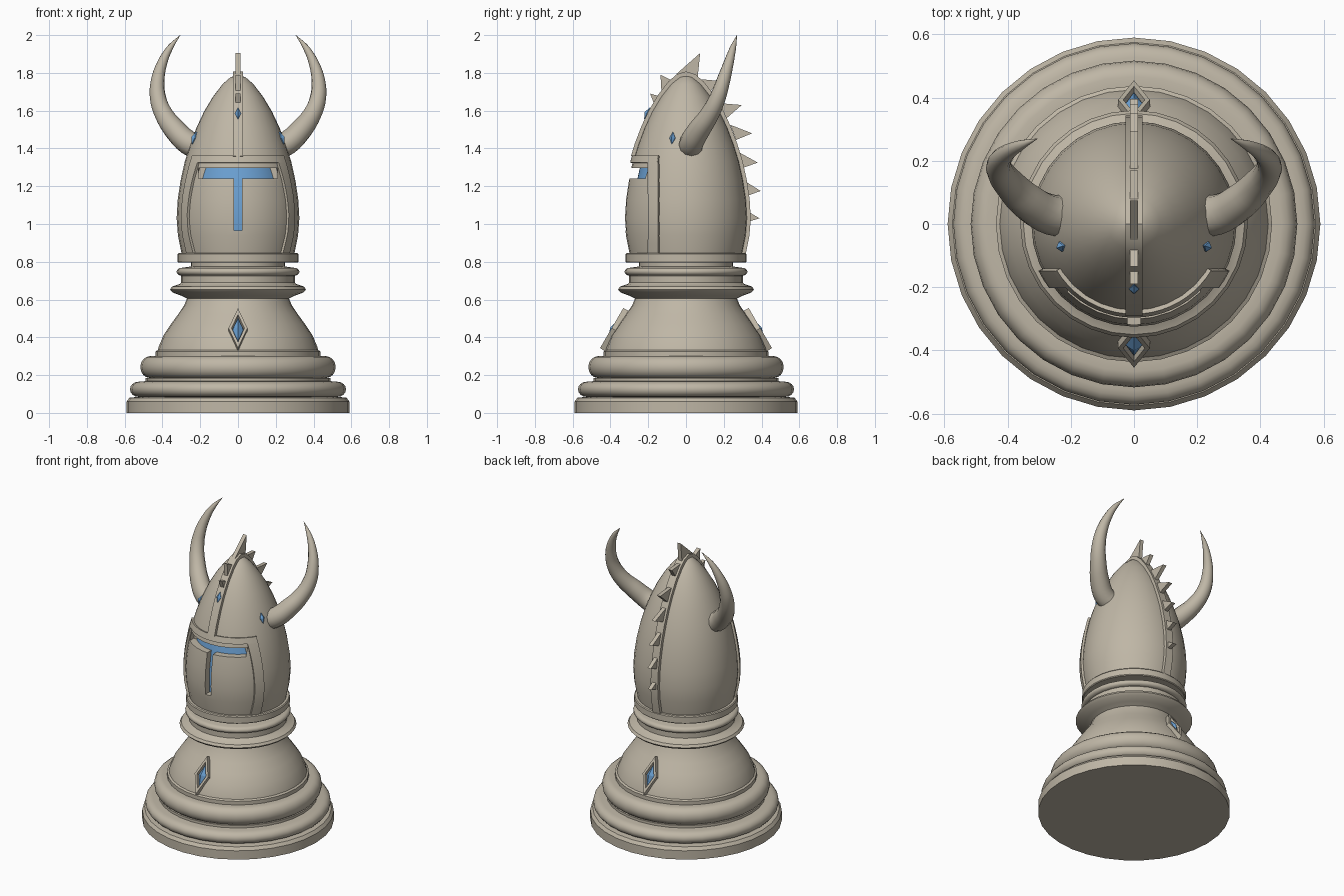
import bpy, bmesh, math
from mathutils import Vector

if "Cube" in bpy.data.objects:
    bpy.data.objects.remove(bpy.data.objects["Cube"])

def material(name, rgb):
    m = bpy.data.materials.new(name)
    m.diffuse_color = (*rgb, 1)
    m.use_nodes = True
    m.node_tree.nodes["Principled BSDF"].inputs["Base Color"].default_value = m.diffuse_color
    return m

STONE = material("warm stone", (0.52, 0.47, 0.38))
BLUE = material("sky blue", (0.15, 0.36, 0.66))

def finish(ob, angle=35):
    bpy.ops.object.select_all(action='DESELECT')
    ob.select_set(True)
    bpy.context.view_layer.objects.active = ob
    bpy.ops.object.shade_smooth_by_angle(angle=math.radians(angle))

def build(name, verts, faces, mat, angle=35):
    me = bpy.data.meshes.new(name)
    me.from_pydata([tuple(v) for v in verts], [], faces)
    bm = bmesh.new()
    bm.from_mesh(me)
    bmesh.ops.remove_doubles(bm, verts=bm.verts, dist=1e-5)
    bmesh.ops.recalc_face_normals(bm, faces=bm.faces)
    bm.to_mesh(me)
    bm.free()
    me.materials.append(mat)
    ob = bpy.data.objects.new(name, me)
    bpy.context.collection.objects.link(ob)
    finish(ob, angle)
    return ob

def grid(name, rows, mat, closed=False, thick=0):
    """Skin rows of points; optionally closed round, or thickened."""
    n = len(rows[0])
    faces = []
    for i in range(len(rows) - 1):
        for j in range(n if closed else n - 1):
            k = (j + 1) % n
            faces.append((i*n + j, i*n + k, (i+1)*n + k, (i+1)*n + j))
    ob = build(name, [p for r in rows for p in r], faces, mat)
    if thick:
        mod = ob.modifiers.new("thickness", 'SOLIDIFY')
        mod.thickness = thick
        mod.offset = 0
        bpy.ops.object.modifier_apply(modifier=mod.name)
        finish(ob)
    return ob

def revolve(name, profile, mat, sides=32):
    rows = [[(r*math.cos(2*math.pi*j/sides), r*math.sin(2*math.pi*j/sides), z)
             for j in range(sides)] for r, z in profile]
    return grid(name, rows, mat, closed=True)

def bulge(r, z0, z1, depth, n=8):
    """Half-round moulding profile reaching radius r."""
    return [(r - depth + depth*math.sin(math.pi*i/n),
             (z0+z1)/2 - (z1-z0)/2*math.cos(math.pi*i/n)) for i in range(n + 1)]

# --- pedestal: stepped base, bell and collar ---
revolve("stepped_base", [(0, 0), (0.59, 0), (0.59, 0.06), (0.575, 0.08), (0.53, 0.085)]
        + bulge(0.572, 0.085, 0.165, 0.045) + [(0.49, 0.168), (0.49, 0.185)]
        + bulge(0.517, 0.185, 0.30, 0.05) + [(0.437, 0.30), (0.437, 0.325)], STONE)
revolve("bell", [(0.437, 0.325), (0.425, 0.332), (0.42, 0.35), (0.395, 0.41), (0.355, 0.47),
                 (0.315, 0.525), (0.285, 0.57), (0.27, 0.605)], STONE)
revolve("collar", [(0.27, 0.605), (0.30, 0.62), (0.345, 0.637), (0.36, 0.652), (0.35, 0.668),
                   (0.31, 0.682), (0.302, 0.69), (0.302, 0.725)]
        + bulge(0.325, 0.727, 0.768, 0.025) + [(0.25, 0.775), (0.25, 0.795),
        (0.315, 0.795), (0.32, 0.80), (0.32, 0.84), (0.315, 0.846), (0.28, 0.846)], STONE)

# --- helmet dome ---
HELM = [(0.298, 0.84), (0.318, 0.94), (0.325, 1.03), (0.319, 1.13), (0.304, 1.23), (0.282, 1.33),
        (0.254, 1.42), (0.22, 1.51), (0.18, 1.595), (0.132, 1.675), (0.082, 1.74),
        (0.04, 1.777), (0, 1.79)]

def radius(z):
    for (r0, z0), (r1, z1) in zip(HELM, HELM[1:]):
        if z <= z1:
            return r0 + (r1 - r0)*(z - z0)/(z1 - z0)
    return 0

def span(a, b, n):
    return [a + (b - a)*i/n for i in range(n + 1)]

def front(angle, z, off=0):
    r = radius(z) + off
    return (r*math.sin(math.radians(angle)), -r*math.cos(math.radians(angle)), z)

helmet = revolve("helmet", [(0, 0.84)] + HELM, STONE)

# T-shaped visor opening
for x, z0, z1 in [(0.21, 1.24, 1.297), (0.021, 0.965, 1.26)]:
    bpy.ops.mesh.primitive_cube_add(size=1, location=(0, -0.3375, (z0 + z1)/2))
    cutter = bpy.context.object
    cutter.scale = (2*x, 0.325, z1 - z0)
    cutter.hide_render = True
    bpy.context.view_layer.update()
    bpy.context.view_layer.objects.active = helmet
    mod = helmet.modifiers.new("visor", 'BOOLEAN')
    mod.operation = 'DIFFERENCE'
    mod.solver = 'EXACT'
    mod.object = cutter
    bpy.ops.object.modifier_apply(modifier=mod.name)
    bpy.data.objects.remove(cutter)
finish(helmet)

# blue lining behind the opening
grid("visor_lining", [[front(a, z, -0.045) for a in span(-47, 47, 16)]
                      for z in span(1.235, 1.302, 2)], BLUE)
grid("visor_slot_lining", [[front(a, z, -0.045) for a in (-5, 0, 5)]
                           for z in span(0.96, 1.24, 5)], BLUE)

# raised visor frame: brow band and two side bands
grid("brow_band", [[front(a, z) for a in span(-59, 59, 20)] for z in (1.322, 1.36)],
     STONE, thick=0.026)
for side, label in ((-1, "left"), (1, "right")):
    grid(label + "_visor_band",
         [[(side*math.sqrt(radius(z)**2 - y*y), y, z) for y in (-0.195, -0.17, -0.142)]
          for z in span(0.845, 1.36, 10)], STONE, thick=0.026)

# ridge running over the crown from brow to nape
path = [(-radius(1.355), 1.355)] + [(-r, z) for r, z in HELM if z > 1.36]
path += [(r, z) for r, z in reversed(HELM[:-1])]
grid("crown_ridge", [[(x, y, z) for x in (-0.027, 0.027)] for y, z in path], STONE, thick=0.036)

# crest spikes: tip, then two base corners (y, z)
SPIKES = [
    ((-0.19, 1.69), (-0.165, 1.625), (-0.135, 1.675)),
    ((-0.135, 1.79), (-0.13, 1.70), (-0.065, 1.755)),
    ((0.075, 1.905), (-0.05, 1.795), (0.06, 1.76)),
    ((0.17, 1.758), (0.06, 1.768), (0.125, 1.695)),
    ((0.295, 1.63), (0.175, 1.64), (0.215, 1.56)),
    ((0.35, 1.48), (0.235, 1.525), (0.265, 1.445)),
    ((0.38, 1.325), (0.28, 1.38), (0.295, 1.295)),
    ((0.395, 1.175), (0.315, 1.225), (0.322, 1.148)),
    ((0.39, 1.03), (0.325, 1.068), (0.328, 1.012)),
]
for i, tri in enumerate(SPIKES):
    verts = [(x, y, z) for x in (-0.013, 0.013) for y, z in tri]
    build(f"crest_spike_{i + 1}", verts,
          [(0, 1, 2), (3, 5, 4), (0, 3, 4, 1), (1, 4, 5, 2), (2, 5, 3, 0)], STONE, 10)

# --- horns: tapering curved tubes ---
HORN = [(0.21, 0.025, 1.405, 0.066), (0.265, 0.03, 1.432, 0.064), (0.335, 0.07, 1.50, 0.059),
        (0.392, 0.125, 1.58, 0.05), (0.424, 0.168, 1.67, 0.043), (0.425, 0.198, 1.76, 0.036),
        (0.402, 0.225, 1.85, 0.027), (0.362, 0.248, 1.93, 0.017), (0.306, 0.27, 2.0, 0.001)]
for side, label in ((-1, "left"), (1, "right")):
    cu = bpy.data.curves.new(label + "_horn", 'CURVE')
    cu.dimensions = '3D'
    cu.bevel_depth = 1
    cu.bevel_resolution = 4
    cu.resolution_u = 4
    cu.use_fill_caps = True
    sp = cu.splines.new('BEZIER')
    sp.bezier_points.add(len(HORN) - 1)
    for p, (x, y, z, r) in zip(sp.bezier_points, HORN):
        p.co = (side*x, y, z)
        p.radius = r
        p.handle_left_type = p.handle_right_type = 'AUTO'
    cu.materials.append(STONE)
    ob = bpy.data.objects.new(label + "_horn", cu)
    bpy.context.collection.objects.link(ob)
    bpy.ops.object.select_all(action='DESELECT')
    ob.select_set(True)
    bpy.context.view_layer.objects.active = ob
    bpy.ops.object.convert(target='MESH')
    finish(bpy.context.object, 50)

# --- diamond gems and their frames ---
def diamond(name, centre, normal, rings, mat):
    """Loft diamond rings (half width, half height, depth) along a normal."""
    n = Vector(normal).normalized()
    across = Vector((0, 0, 1)).cross(n).normalized()
    up = n.cross(across)
    rows = [[Vector(centre) + across*w*c + up*h*s + n*d
             for c, s in ((1, 0), (0, 1), (-1, 0), (0, -1))] for w, h, d in rings]
    ob = grid(name, rows, mat, closed=True)
    finish(ob, 5)

for s, label in ((-1, "front"), (1, "back")):
    c, n = (0, s*0.378, 0.44), (0, 0.86*s, 0.5)
    diamond(label + "_gem_frame", c, n, [(0.053, 0.125, -0.03), (0.05, 0.122, 0.018),
            (0.034, 0.084, 0.018), (0.03, 0.076, -0.005)], STONE)
    diamond(label + "_gem", c, n, [(0.03, 0.076, -0.005), (0.026, 0.068, 0.005),
            (0, 0, 0.026)], BLUE)

SMALL = [(0.016, 0.034, -0.005), (0.016, 0.034, 0.002), (0, 0, 0.016)]
diamond("brow_gem", (0, -0.205, 1.585), (0, -0.9, 0.43), SMALL, BLUE)
for s, label in ((-1, "left"), (1, "right")):
    diamond(label + "_temple_gem", (s*0.232, -0.072, 1.455), (s*0.9, -0.28, 0.33), SMALL, BLUE)
